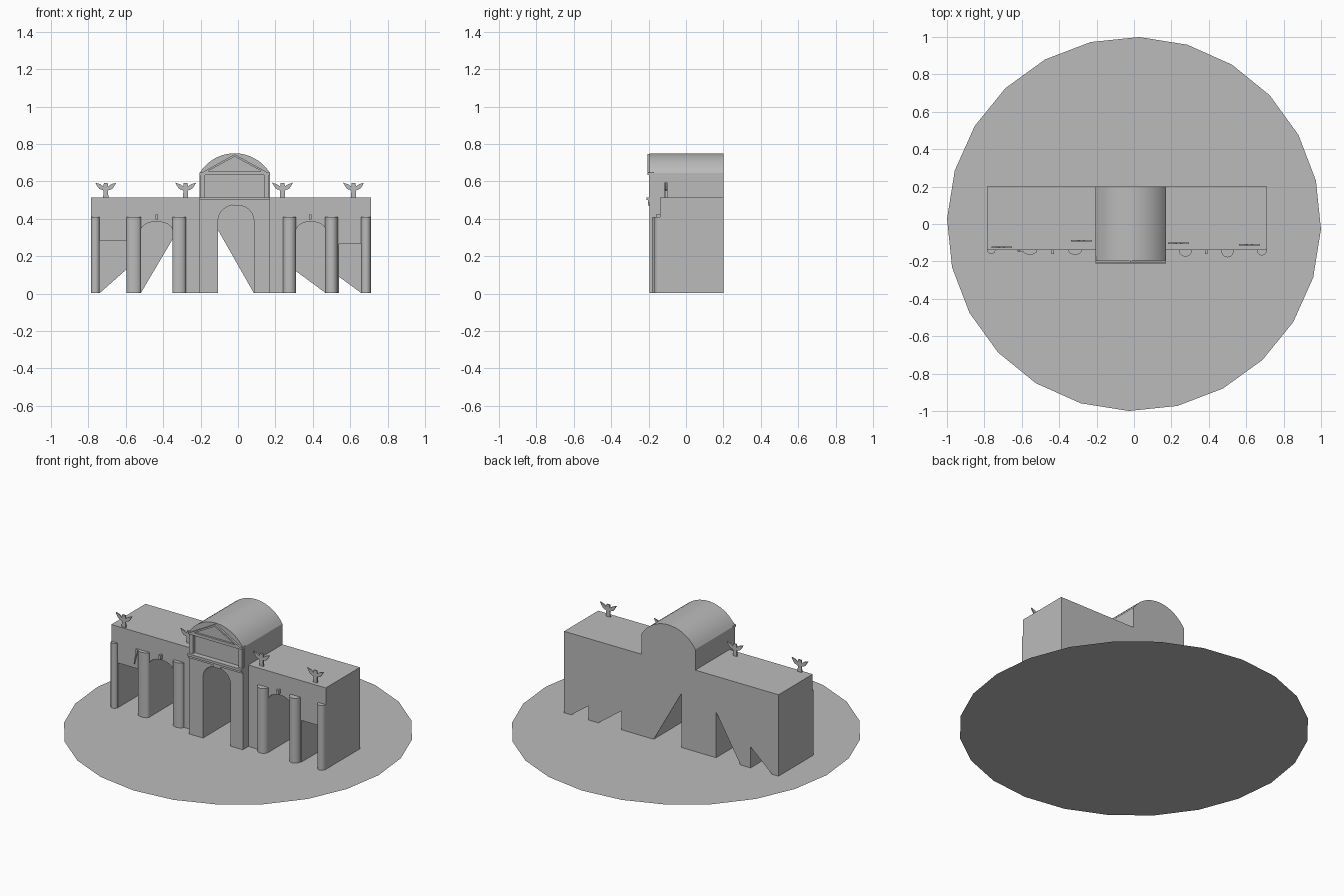
import bpy, bmesh, math

cube = bpy.data.objects.get("Cube")
if cube:
    bpy.data.objects.remove(cube, do_unlink=True)

stone = bpy.data.materials.new("grey_stone")
stone.use_nodes = True
stone.diffuse_color = (0.5, 0.5, 0.5, 1)
stone.node_tree.nodes["Principled BSDF"].inputs["Base Color"].default_value = (0.5, 0.5, 0.5, 1)

BACK, WING, CENTRE = 0.2, -0.14, -0.195
FLOOR = 0.002


def finish(name, bm, smooth=False):
    bmesh.ops.recalc_face_normals(bm, faces=bm.faces)
    mesh = bpy.data.meshes.new(name)
    bm.to_mesh(mesh)
    bm.free()
    mesh.materials.append(stone)
    obj = bpy.data.objects.new(name, mesh)
    bpy.context.collection.objects.link(obj)
    if smooth:
        bpy.ops.object.select_all(action="DESELECT")
        obj.select_set(True)
        bpy.context.view_layer.objects.active = obj
        bpy.ops.object.shade_smooth_by_angle(angle=math.radians(35))
    return obj


def prism(name, outline, y0, y1, smooth=False):
    """Extrude an x-z outline from y0 to y1."""
    bm = bmesh.new()
    face = bm.faces.new([bm.verts.new((x, y0, z)) for x, z in outline])
    new = bmesh.ops.extrude_face_region(bm, geom=[face])["geom"]
    moved = [v for v in new if isinstance(v, bmesh.types.BMVert)]
    bmesh.ops.translate(bm, verts=moved, vec=(0, y1 - y0, 0))
    return finish(name, bm, smooth)


def box(name, x0, x1, y0, y1, z0, z1):
    return prism(name, [(x0, z0), (x1, z0), (x1, z1), (x0, z1)], y0, y1)


def opening(x0, x1, spring, crown, left=FLOOR, right=FLOOR, steps=12):
    """Outline of a doorway, flat or arched, with free heights of its two feet."""
    mid, half = (x0 + x1) / 2, (x1 - x0) / 2
    pts = [(x0, left)]
    if crown > spring:
        for i in range(steps + 1):
            a = math.pi * (1 - i / steps)
            pts.append((mid + half * math.cos(a), spring + (crown - spring) * math.sin(a)))
    else:
        pts += [(x0, crown), (x1, crown)]
    return pts + [(x1, right)]


# Round ground
bm = bmesh.new()
sides = 24
bm.faces.new([bm.verts.new((math.cos(a), math.sin(a), 0)) for a in
              (math.radians(88.4) + i * math.tau / sides for i in range(sides))])
ground = finish("ground_disc", bm)
if ground.data.polygons[0].normal.z < 0:
    ground.data.flip_normals()

# Doorways: x0, x1, spring, crown, and the slanted foot of the back wall
left_doors = [(-0.74, -0.59, 0.285, 0.285, FLOOR, 0.135), (-0.52, -0.35, 0.335, 0.385, FLOOR, 0.29)]
centre_doors = [(-0.107, 0.085, 0.39, 0.475, 0.34, FLOOR)]
right_doors = [(0.31, 0.47, 0.335, 0.385, 0.12, FLOOR), (0.54, 0.66, 0.265, 0.265, 0.09, FLOOR)]


def block(name, x0, x1, top, front, doors):
    outline = [(x0, FLOOR)]
    for i, (a, b, spring, crown, left, right) in enumerate(doors):
        outline += opening(a, b, spring, crown)
        prism(f"{name}_back_wall_{i}", opening(a, b, spring, crown, left, right), BACK - 0.004, BACK)
    outline += [(x1, FLOOR), (x1, top), (x0, top)]
    prism(name, outline, front, BACK, True)


block("right_wing", -0.785, -0.205, 0.515, WING, left_doors)
block("left_wing", 0.17, 0.71, 0.515, WING, right_doors)
block("centre_gate", -0.205, 0.17, 0.505, CENTRE, centre_doors)

# Attic storey, corner posts and ledges above the gate
box("attic", -0.205, 0.17, -0.178, BACK, 0.505, 0.645)
for x in (-0.203, 0.14):
    box("attic_post", x, x + 0.027, -0.197, -0.17, 0.515, 0.638)
box("gate_cornice", -0.205, 0.17, -0.212, -0.17, 0.5, 0.515)
box("gate_cornice_step", -0.205, 0.17, -0.203, -0.18, 0.485, 0.5)
box("attic_cornice", -0.205, 0.17, -0.205, -0.17, 0.635, 0.648)
box("gate_keystone", -0.03, 0.018, -0.202, -0.18, 0.472, 0.5)

# Barrel roof
mid, half, rise = -0.0175, 0.1875, 0.105
radius = (half ** 2 + rise ** 2) / (2 * rise)
span = math.asin(half / radius)
roof = []
for i in range(21):
    a = span * (i / 10 - 1)
    roof.append((mid + radius * math.sin(a), 0.75 - radius + radius * math.cos(a)))
prism("barrel_roof", roof, CENTRE, BACK, True)

# Pediment frame on the roof's front
outer = [(-0.197, 0.645), (0.162, 0.645), (mid, 0.745)]
inner = [(-0.16, 0.655), (0.125, 0.655), (mid, 0.732)]
for i in range(3):
    j = (i + 1) % 3
    prism("pediment_bar", [outer[i], outer[j], inner[j], inner[i]], -0.207, -0.19)

# Engaged columns: centre x, radius, depth in front of the wall
for x, r, depth in [(-0.763, 0.022, 0.02), (-0.557, 0.039, 0.024), (-0.315, 0.036, 0.024),
                    (0.275, 0.035, 0.034), (0.5, 0.034, 0.038), (0.684, 0.026, 0.028)]:
    bm = bmesh.new()
    bmesh.ops.create_cone(bm, cap_ends=True, segments=24, radius1=1, radius2=1, depth=1)
    bmesh.ops.scale(bm, verts=bm.verts, vec=(r, depth, 0.41 - FLOOR))
    bmesh.ops.translate(bm, verts=bm.verts, vec=(x, WING, (0.41 + FLOOR) / 2))
    finish("column", bm, True)

# Small keystones over the side arches
for x in (-0.435, 0.387):
    box("arch_keystone", x - 0.007, x + 0.007, -0.16, WING, 0.395, 0.422)

# Narrow wedge beside a column
prism("wall_wedge", [(-0.622, 0.31), (-0.595, 0.41), (-0.61, 0.41)], -0.148, WING)

# Winged roof statues, one side outlined and mirrored
half_bird = [(0.014, 0), (0.012, 0.038), (0.035, 0.047), (0.047, 0.064),
             (0.056, 0.08), (0.03, 0.072), (0.013, 0.06), (0.01, 0.078)]
bird = half_bird + [(-x, z) for x, z in reversed(half_bird)]
for x, y in [(-0.707, -0.125), (-0.28, -0.09), (0.238, -0.104), (0.618, -0.11)]:
    prism("winged_statue", [(x + u, 0.513 + v) for u, v in bird], y - 0.004, y + 0.004)
